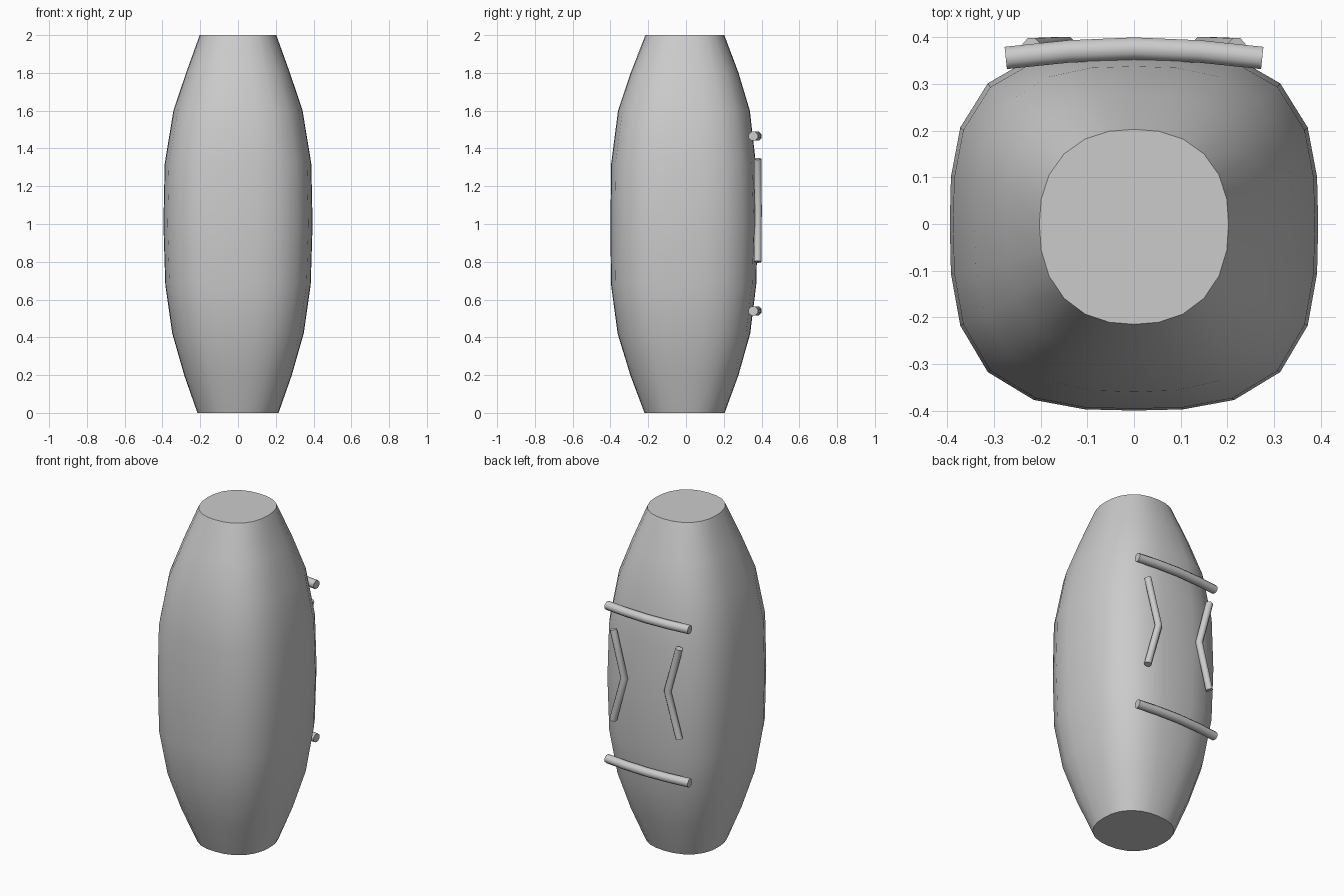
import bpy, bmesh, math
from mathutils import Vector

if "Cube" in bpy.data.objects:
    bpy.data.objects.remove(bpy.data.objects["Cube"])

SEG = 24


def finish(name, bm, angle):
    bmesh.ops.recalc_face_normals(bm, faces=bm.faces)
    me = bpy.data.meshes.new(name)
    bm.to_mesh(me)
    bm.free()
    ob = bpy.data.objects.new(name, me)
    bpy.context.collection.objects.link(ob)
    bpy.ops.object.select_all(action='DESELECT')
    ob.select_set(True)
    bpy.context.view_layer.objects.active = ob
    bpy.ops.object.shade_smooth_by_angle(angle=math.radians(angle))
    return ob


def loft(name, rings, angle):
    bm = bmesh.new()
    loops = [[bm.verts.new(p) for p in r] for r in rings]
    n = len(loops[0])
    for a, b in zip(loops, loops[1:]):
        for i in range(n):
            j = (i + 1) % n
            bm.faces.new((a[i], a[j], b[j], b[i]))
    bm.faces.new(loops[0])
    bm.faces.new(loops[-1])
    return finish(name, bm, angle)


def section(z, hx, front, back, power):
    """Rounded-square ring with separate front and back depth."""
    pts = []
    for i in range(SEG):
        t = 2 * math.pi * i / SEG
        c, s = math.cos(t), math.sin(t)
        k = (abs(c) ** power + abs(s) ** power) ** (-1 / power)
        pts.append((hx * c * k, (back if s > 0 else front) * s * k, z))
    return pts


def tube(name, path, radius, sides=8):
    """Thin rod along a path lying in the back surface."""
    path = [Vector(p) for p in path]
    tang = [(path[min(i + 1, len(path) - 1)] - path[max(i - 1, 0)]).normalized()
            for i in range(len(path))]
    rings = []
    for p, t in zip(path, tang):
        u = t.cross(Vector((0, 1, 0))).normalized()
        v = u.cross(t)
        rings.append([p + radius * (u * math.cos(a) + v * math.sin(a))
                      for a in (2 * math.pi * (i + .5) / sides for i in range(sides))])
    return loft(name, rings, 50)


# Barrel body: height, half width, front depth, back depth, squareness
body = [(0, .215, .22, .205, 2.3), (.2, .285, .295, .278, 2.6),
        (.42, .348, .362, .34, 2.8), (.68, .385, .397, .372, 3),
        (1, .395, .4, .38, 3), (1.32, .388, .396, .37, 3),
        (1.6, .342, .36, .338, 2.8), (1.8, .275, .293, .278, 2.6),
        (2, .203, .215, .203, 2.3)]
loft("body", [section(*b) for b in body], 40)

# Curved horizontal bars on the back
for label, z in (("upper", 1.465), ("lower", .54)):
    tube(label + "_back_bar",
         [(-.275, .356, z), (-.14, .37, z), (0, .376, z), (.14, .37, z), (.275, .356, z)],
         .026)

# Mirrored bent rods on the back
for label, s in (("left", -1), ("right", 1)):
    tube(label + "_bent_rod",
         [(s * .22, .379, 1.345), (s * .145, .382, 1.07), (s * .22, .379, .8)], .021)
